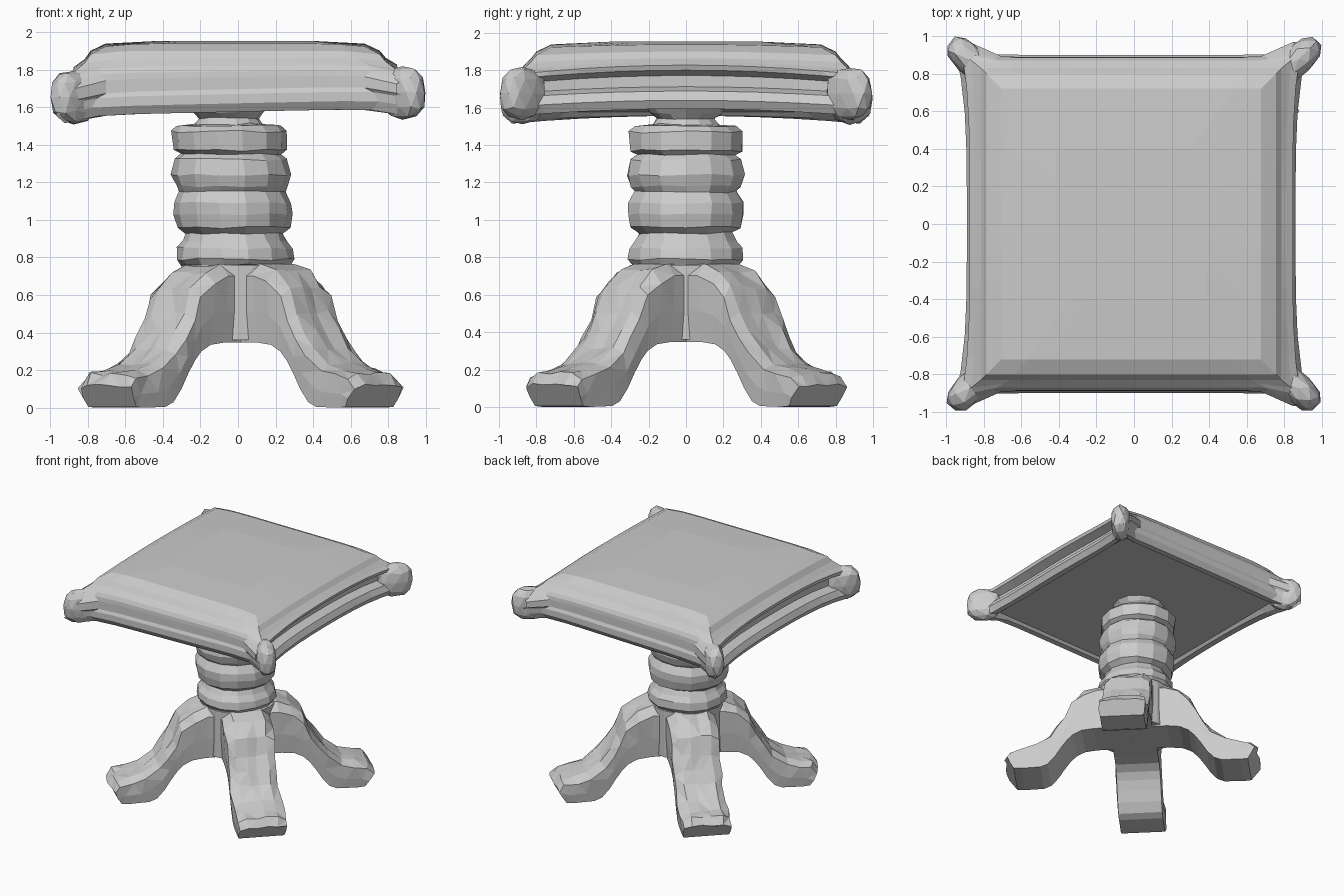
import bpy, bmesh, random
from math import pi, sin, cos
from mathutils import Matrix, Vector

if "Cube" in bpy.data.objects:
    bpy.data.objects.remove(bpy.data.objects["Cube"])

random.seed(4)


def make(name, bm):
    bmesh.ops.recalc_face_normals(bm, faces=bm.faces[:])
    me = bpy.data.meshes.new(name)
    bm.to_mesh(me)
    bm.free()
    ob = bpy.data.objects.new(name, me)
    bpy.context.collection.objects.link(ob)
    return ob


def loft(bm, rings):
    """Skin closed rings of equal length and cap both ends."""
    vs = [[bm.verts.new(p) for p in ring] for ring in rings]
    n = len(vs[0])
    for a, b in zip(vs, vs[1:]):
        for i in range(n):
            j = (i + 1) % n
            bm.faces.new((a[i], a[j], b[j], b[i]))
    bm.faces.new(vs[0])
    bm.faces.new(vs[-1])


def jit(a):
    return random.uniform(-a, a)


# Turned column: stacked rings, leaning slightly to -x
def column():
    prof = [(.20, .74), (.29, .76), (.315, .79), (.305, .85), (.275, .89),
            (.255, .93), (.30, .96), (.315, 1.03), (.315, 1.09), (.28, 1.15),
            (.30, 1.18), (.32, 1.24), (.30, 1.32), (.27, 1.35),
            (.305, 1.37), (.31, 1.47), (.28, 1.50), (.18, 1.51),
            (.155, 1.54), (.19, 1.57), (.22, 1.61)]
    n = 14
    rings = []
    for r, z in prof:
        cx = -.012 - .035 * (z - .75) / .75
        rings.append([(cx + (r + jit(.006)) * cos(2 * pi * i / n),
                       (r + jit(.006)) * sin(2 * pi * i / n),
                       z + jit(.006)) for i in range(n)])
    bm = bmesh.new()
    loft(bm, rings)
    make("column", bm)


# Core between the legs
def core():
    bm = bmesh.new()
    bmesh.ops.create_cone(bm, cap_ends=True, segments=24, radius1=.30,
                          radius2=.30, depth=.40,
                          matrix=Matrix.Translation((0, 0, .56)))
    make("leg_core", bm)


# Curved leg: stations of top (r, z) and underside (r, z)
STATIONS = [(0, .76, 0, .35), (.27, .765, .30, .347), (.38, .725, .40, .335),
            (.48, .64, .47, .30), (.54, .51, .52, .25), (.60, .41, .57, .18),
            (.67, .315, .62, .10), (.79, .23, .68, .03), (.90, .20, .74, .005),
            (.99, .18, .90, 0), (1.035, .12, .96, .005)]


def leg(name, ang, shift):
    w = .19
    # across position, height from underside (0) to top (1)
    sect = [(-.95, 0), (.95, 0), (1, .4), (1, .85), (.65, 1), (.2, 1),
            (-.2, 1), (-.65, 1), (-1, .85), (-1, .4)]
    rings = []
    for tr, tz, br, bz in STATIONS:
        ring = []
        for s, h in sect:
            k = .012 if h > .8 and tr > .3 else 0
            ring.append((br + (tr - br) * h + jit(k), s * w + jit(k),
                         bz + (tz - bz) * h + jit(k)))
        rings.append(ring)
    bm = bmesh.new()
    loft(bm, rings)
    bmesh.ops.triangulate(bm, faces=[f for f in bm.faces if len(f.verts) == 4])
    bm.transform(Matrix.Translation((shift, 0, 0)) @ Matrix.Rotation(ang, 4, 'Z'))
    make(name, bm)


# Cushioned seat: square loops with flared corners; deep groove on the x sides
def seat():
    # half x, half y, z, corner flare, corner drop
    loops = [(.30, .30, 1.60, 0, 0), (.78, .80, 1.595, 0, 0),
             (.80, .82, 1.575, .04, .02), (.85, .87, 1.575, .06, .04),
             (.875, .90, 1.62, .08, .04), (.85, .90, 1.67, .07, .04),
             (.78, .888, 1.695, .08, .04), (.78, .888, 1.76, .08, .05),
             (.85, .885, 1.79, .06, .05), (.86, .87, 1.82, .04, .05),
             (.83, .85, 1.84, .02, .04), (.80, .83, 1.86, 0, .02),
             (.77, .80, 1.90, 0, .02), (.69, .72, 1.938, 0, .015),
             (.40, .40, 1.953, 0, 0)]
    n = 10
    t = [-1 + 2 * i / n for i in range(n)]
    square = ([(s, -1) for s in t] + [(1, s) for s in t] +
              [(-s, 1) for s in t] + [(-1, -s) for s in t])
    rings = []
    for hx, hy, z, f, d in loops:
        tilt = .022 * max(0, min(1, (1.9 - z) / .2))
        ring = []
        for u, v in square:
            x = u * (hx + f * v ** 4)
            y = v * (hy + f * u ** 14)
            ring.append((x - .015, y, z - d * v * v * u ** 8 + tilt * x))
        rings.append(ring)
    bm = bmesh.new()
    loft(bm, rings)
    make("seat_cushion", bm)


# Blocky knobs at the seat corners, stretched along the diagonals
def knob(name, sx, sy):
    bm = bmesh.new()
    bmesh.ops.create_icosphere(bm, subdivisions=2, radius=1)
    for v in bm.verts:
        v.co = Vector([abs(c) ** .8 * (1 if c > 0 else -1) for c in v.co])
        v.co *= 1 + jit(.04)
    ang = pi / 4 * (1 if sx * sy > 0 else -1)
    c = Vector((sx * .875, sy * .875, 1.665 + .012 * sx))
    bm.transform(Matrix.Translation(c) @ Matrix.Rotation(ang, 4, 'Z') @
                 Matrix.Diagonal((.145, .08, .14, 1)))
    make(name, bm)


column()
core()
seat()
ANGLES = {(-1, -1): 5, (1, -1): 7, (1, 1): 1, (-1, 1): 3}
for fy, sy in (("front", -1), ("back", 1)):
    for fx, sx in (("left", -1), ("right", 1)):
        leg(f"{fy}_{fx}_leg", ANGLES[sx, sy] * pi / 4, .02 if sx > 0 else .01)
        knob(f"{fy}_{fx}_knob", sx, sy)
